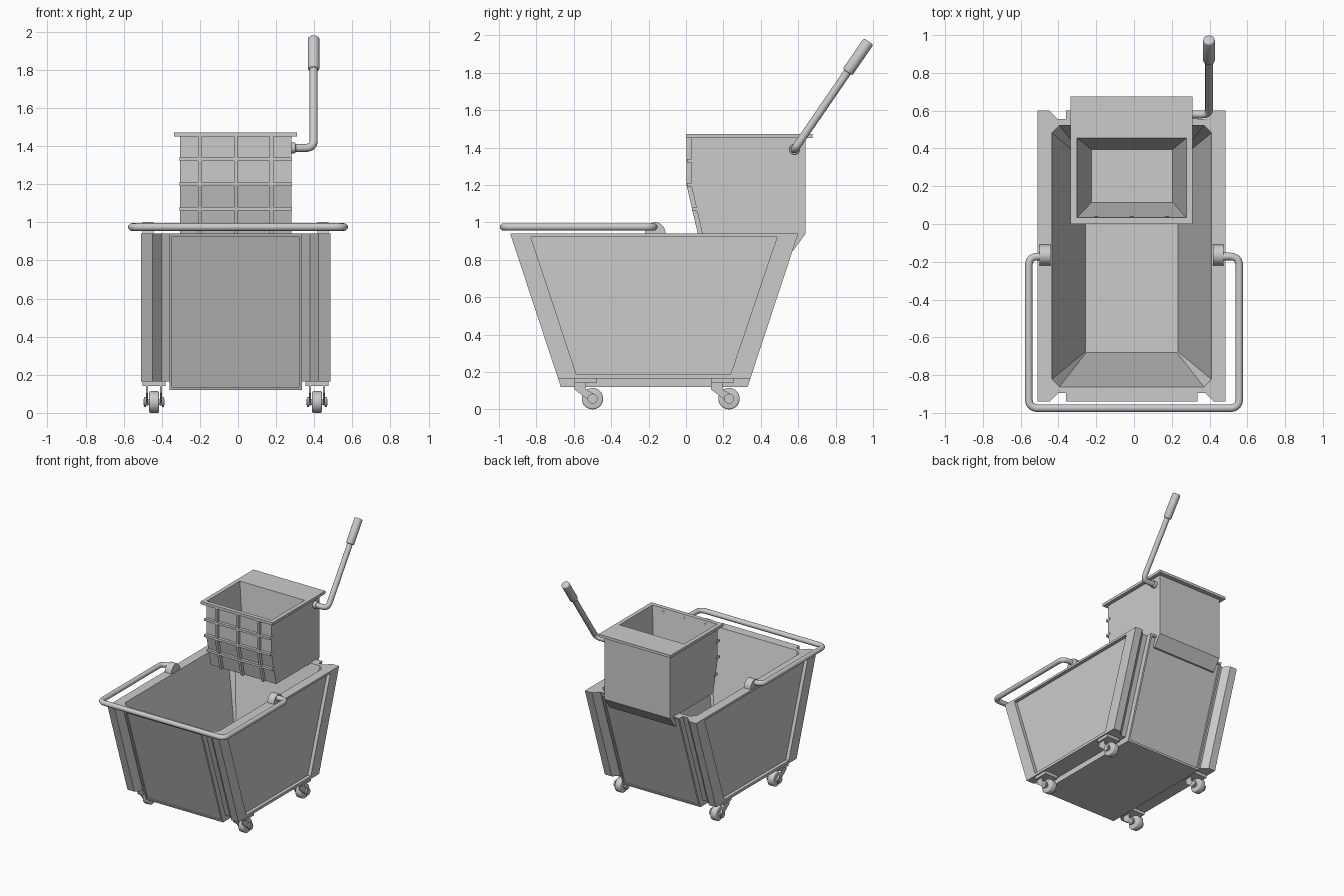
import bpy, bmesh, math
from mathutils import Vector, Matrix

if "Cube" in bpy.data.objects:
    bpy.data.objects.remove(bpy.data.objects["Cube"])

CX, CY = -0.0125, -0.17      # bucket centre
RIM = 0.94                   # bucket rim height
SLOPE = 0.33                 # run of the sloping bucket ends per unit height


def make(name, bm):
    bmesh.ops.recalc_face_normals(bm, faces=bm.faces)
    me = bpy.data.meshes.new(name)
    bm.to_mesh(me)
    bm.free()
    ob = bpy.data.objects.new(name, me)
    bpy.context.collection.objects.link(ob)
    return ob


def loft(name, a, b):
    """Solid between two matching closed loops of 3D points."""
    bm = bmesh.new()
    va, vb = [bm.verts.new(p) for p in a], [bm.verts.new(p) for p in b]
    n = len(va)
    for i in range(n):
        j = (i + 1) % n
        bm.faces.new((va[i], va[j], vb[j], vb[i]))
    bm.faces.new(va)
    bm.faces.new(vb)
    return make(name, bm)


def prism_x(name, yz, x0, x1):
    return loft(name, [(x0, y, z) for y, z in yz], [(x1, y, z) for y, z in yz])


def box(name, x0, x1, y0, y1, z0, z1):
    return prism_x(name, [(y0, z0), (y1, z0), (y1, z1), (y0, z1)], x0, x1)


def smooth(ob, angle=35):
    bpy.ops.object.select_all(action='DESELECT')
    ob.select_set(True)
    bpy.context.view_layer.objects.active = ob
    bpy.ops.object.shade_smooth_by_angle(angle=math.radians(angle))


def rod(name, p, q, r, seg=24, bevel=0.0):
    p, q = Vector(p), Vector(q)
    d = q - p
    m = Matrix.Translation((p + q) / 2) @ d.to_track_quat('Z', 'Y').to_matrix().to_4x4()
    bm = bmesh.new()
    bmesh.ops.create_cone(bm, cap_ends=True, segments=seg, radius1=r, radius2=r,
                          depth=d.length, matrix=m)
    if bevel:
        rims = [e for e in bm.edges if any(len(f.verts) > 4 for f in e.link_faces)]
        bmesh.ops.bevel(bm, geom=rims, offset=bevel, segments=3, affect='EDGES', profile=0.5)
    ob = make(name, bm)
    smooth(ob)
    return ob


def tube(name, pts, r, bend=0.05):
    pts = [Vector(p) for p in pts]
    path = [pts[0]]
    for a, b, c in zip(pts, pts[1:], pts[2:]):
        s, e = b + (a - b).normalized() * bend, b + (c - b).normalized() * bend
        for i in range(9):
            t = i / 8
            path.append(s * (1 - t) ** 2 + b * 2 * t * (1 - t) + e * t * t)
    path.append(pts[-1])
    cu = bpy.data.curves.new(name, 'CURVE')
    cu.dimensions, cu.bevel_depth, cu.bevel_resolution, cu.use_fill_caps = '3D', r, 4, True
    sp = cu.splines.new('POLY')
    sp.points.add(len(path) - 1)
    for pt, co in zip(sp.points, path):
        pt.co = (*co, 1)
    ob = bpy.data.objects.new(name, cu)
    bpy.context.collection.objects.link(ob)
    bpy.ops.object.select_all(action='DESELECT')
    ob.select_set(True)
    bpy.context.view_layer.objects.active = ob
    bpy.ops.object.convert(target='MESH')
    smooth(bpy.context.view_layer.objects.active)


def combine(ob, other, op):
    mod = ob.modifiers.new(op, 'BOOLEAN')
    mod.operation, mod.solver, mod.object = op, 'EXACT', other
    bpy.context.view_layer.objects.active = ob
    bpy.ops.object.modifier_apply(modifier=mod.name)
    bpy.data.objects.remove(other)


def half_len(z):
    return 0.77 - (RIM - z) * SLOPE


def end_loop(z, quarter):
    """Mirror (x, inset-from-end) points into a full plan loop at height z."""
    h = half_len(z)
    q = [(x, h - d) for x, d in quarter]
    full = q + [(-x, y) for x, y in q[::-1]] + [(-x, -y) for x, y in q] + [(x, -y) for x, y in q[::-1]]
    return [(CX + x, CY + y, z) for x, y in full]


# Bucket: corner-grooved outer shell joined with the deeper middle block
corner = [(0.4975, 0), (0.435, 0), (0.39, 0.045)]
mid = [(0.3475, 0)]
bucket = loft("bucket", end_loop(RIM, corner), end_loop(0.165, corner))
combine(bucket, loft("middle", end_loop(RIM, mid), end_loop(0.12, mid)), 'UNION')


# Bucket cavity with chamfered corners
def chamfer_loop(hx, hy, c, z):
    q = [(hx, hy - c), (hx - c, hy)]
    full = q + [(-x, y) for x, y in q[::-1]] + [(-x, -y) for x, y in q] + [(x, -y) for x, y in q[::-1]]
    return [(CX + x, CY + y, z) for x, y in full]


combine(bucket, loft("cavity", chamfer_loop(0.4225, 0.6925, 0.04, RIM + 0.001),
                     chamfer_loop(0.245, 0.51, 0.005, 0.2)), 'DIFFERENCE')

# Recessed panels on the sides and on the sloping ends
for s in (-1, 1):
    side = [(-0.83, 0.922), (0.487, 0.922), (0.238, 0.187), (-0.586, 0.187)]
    combine(bucket, prism_x("side_recess", side, CX + s * 0.47, CX + s * 0.6), 'DIFFERENCE')
    end = [(CY + s * (half_len(z) + d), z)
           for z, d in ((0.925, -0.012), (0.925, 0.1), (0.135, 0.1), (0.135, -0.012))]
    combine(bucket, prism_x("end_recess", end, CX - 0.333, CX + 0.333), 'DIFFERENCE')

# Casters: plate, two fork arms, wheel and axle
arm = [(-0.095, 0.142), (-0.095, 0.105), (-0.008, 0.04), (0.015, 0.05),
       (0.012, 0.08), (-0.035, 0.108), (-0.035, 0.142)]
for s in (-1, 1):
    for wy in (-0.50, 0.23):
        wx, wz = CX + s * 0.4275, 0.057
        box("caster_plate", wx - 0.06, wx + 0.06, wy - 0.095, wy + 0.025, 0.14, 0.168)
        for k in (-1, 1):
            prism_x("caster_fork", [(wy + y, z) for y, z in arm], wx + k * 0.032, wx + k * 0.042)
            rod("axle_cap", (wx + k * 0.042, wy, wz), (wx + k * 0.053, wy, wz), 0.027, 20)
        rod("wheel", (wx - 0.026, wy, wz), (wx + 0.026, wy, wz), 0.057, 32, 0.008)
        rod("axle", (wx - 0.055, wy, wz), (wx + 0.055, wy, wz), 0.016, 16)

# Carry handle and its rounded rim mounts
hx = 0.557
tube("carry_handle", [(CX - 0.45, -0.172, 0.975), (-hx, -0.172, 0.975), (-hx, -0.975, 0.975),
                      (hx, -0.975, 0.975), (hx, -0.172, 0.975), (CX + 0.45, -0.172, 0.975)], 0.02)
dome = [(-0.165 + 0.056 * math.cos(math.pi * i / 16), 0.938 + 0.063 * math.sin(math.pi * i / 16))
        for i in range(17)]
for s in (-1, 1):
    smooth(prism_x("handle_mount", dome, CX + s * 0.43, CX + s * 0.4875))

# Wringer body: side profile with slanted front and a flap over the back rim
X0, X1 = -0.305, 0.28
body = [(0.03, 1.455), (0.03, 1.19), (0.088, 0.935), (0.56, 0.935),
        (0.56, 0.85), (0.575, 0.85), (0.64, 0.94), (0.64, 1.455)]
wringer = prism_x("wringer", body, X0, X1)
combine(wringer, box("lip", -0.335, 0.31, 0.0, 0.675, 1.45, 1.472), 'UNION')


# Tapered wringer hopper
def rect(x0, x1, y0, y1, z):
    return [(x0, y0, z), (x1, y0, z), (x1, y1, z), (x0, y1, z)]


combine(wringer, loft("hopper", rect(-0.303, 0.278, 0.032, 0.455, 1.48),
                      rect(-0.225, 0.205, 0.115, 0.395, 0.97)), 'DIFFERENCE')

# Grid of ribs on the wringer front
rib = [(0.004, 1.452), (0.004, 1.195), (0.064, 0.935), (0.1, 0.935), (0.04, 1.19), (0.04, 1.452)]
for x in (-0.20, -0.012, 0.175):
    prism_x("wringer_rib_vertical", rib, x - 0.01, x + 0.01)
for z in (1.33, 1.20, 1.07):
    y = 0.03 + max(0, 1.19 - z) * 0.228
    box("wringer_rib_horizontal", X0 - 0.002, X1 + 0.002, y - 0.024, y + 0.02, z - 0.009, z + 0.009)

# Wringer lever with pivot collar and grip
base = Vector((0.397, 0.58, 1.39))
axis = Vector((0, 0.395, 0.575)).normalized()
rod("lever_pivot", (0.27, 0.58, 1.39), (0.303, 0.58, 1.39), 0.028, 24, 0.006)
tube("lever", [(0.28, 0.58, 1.39), base, base + axis * 0.55], 0.021, 0.045)
rod("lever_grip", base + axis * 0.5, base + axis * 0.7, 0.031, 24, 0.01)
